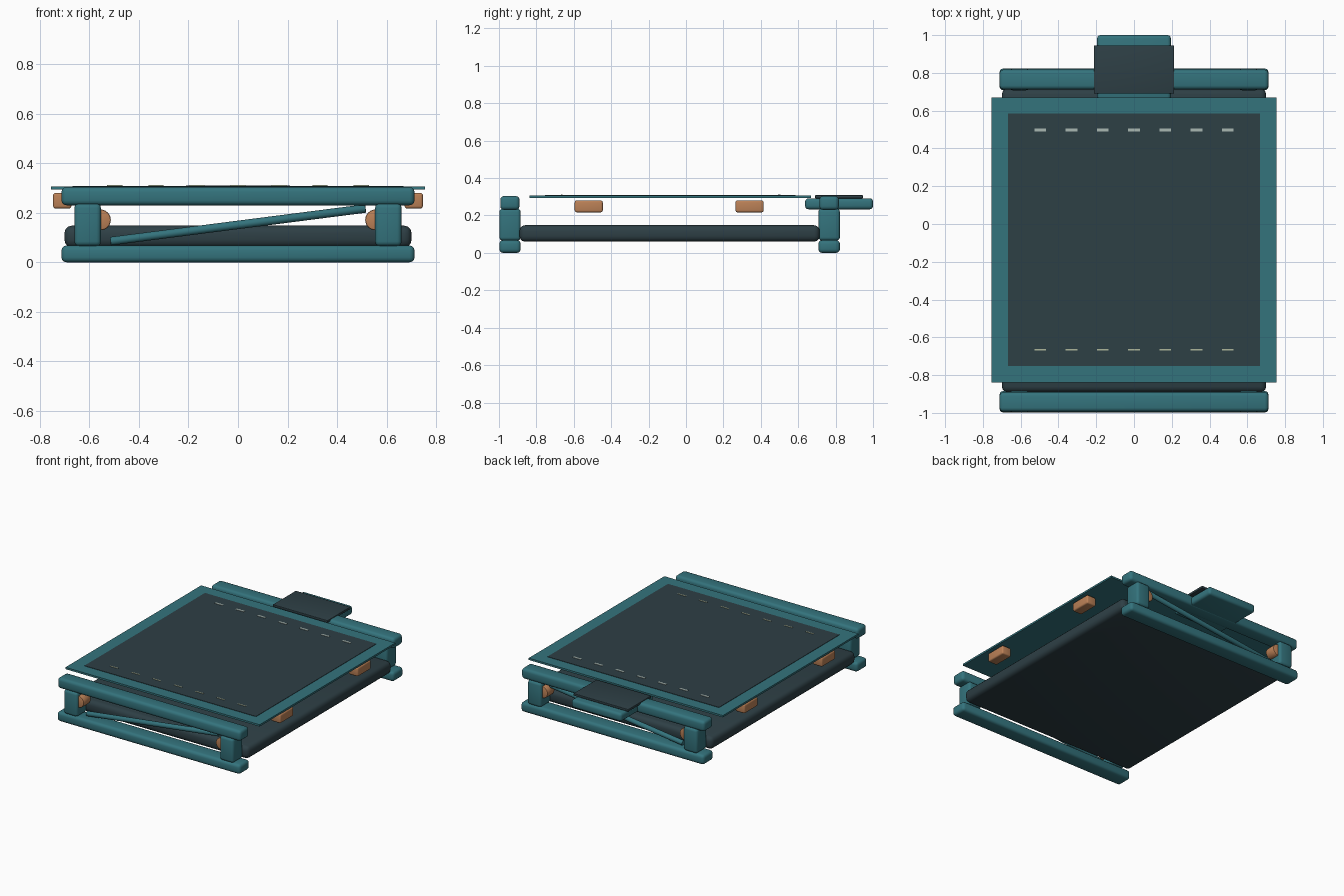
import bpy, math
from mathutils import Vector

if "Cube" in bpy.data.objects:
    bpy.data.objects.remove(bpy.data.objects["Cube"])


def material(name, rgb):
    m = bpy.data.materials.new(name)
    m.diffuse_color = (*rgb, 1)
    m.use_nodes = True
    m.node_tree.nodes["Principled BSDF"].inputs["Base Color"].default_value = m.diffuse_color
    return m


TEAL = material("teal", (0.034, 0.172, 0.204))
DARK = material("dark slate", (0.027, 0.050, 0.060))
ORANGE = material("copper", (0.50, 0.22, 0.095))
PALE = material("pale grey", (0.40, 0.48, 0.45))
CREAM = material("pale olive", (0.42, 0.47, 0.33))


def finish(ob, name, mat, bevel=0.0, segments=3):
    ob.name = name
    ob.data.materials.append(mat)
    if bevel:
        mod = ob.modifiers.new("rounding", 'BEVEL')
        mod.width = bevel
        mod.segments = segments
        mod.limit_method = 'ANGLE'
        mod.angle_limit = math.radians(40)
        bpy.ops.object.modifier_apply(modifier=mod.name)
        bpy.ops.object.shade_smooth_by_angle(angle=math.radians(35))
    return ob


def box(name, x, y, z, mat, bevel=0.0):
    """Box given by its (min, max) range on each axis."""
    bpy.ops.mesh.primitive_cube_add(size=1)
    ob = bpy.context.object
    ranges = (x, y, z)
    ob.location = [(a + b) / 2 for a, b in ranges]
    ob.scale = [b - a for a, b in ranges]
    bpy.ops.object.transform_apply(location=True, rotation=False, scale=True)
    return finish(ob, name, mat, bevel)


def rod(name, start, end, radius, mat, bevel=0.0):
    a, b = Vector(start), Vector(end)
    bpy.ops.mesh.primitive_cylinder_add(vertices=24, radius=radius, depth=(b - a).length,
                                        location=(a + b) / 2)
    ob = bpy.context.object
    ob.rotation_euler = (b - a).to_track_quat('Z', 'Y').to_euler()
    return finish(ob, name, mat, bevel, 2)


# Lower slab
box("base_slab", (-0.70, 0.70), (-0.89, 0.715), (0.06, 0.148), DARK, 0.03)

# Front and back frames: rails, legs, pivot discs and diagonal brace
for end, y0, y1 in (("front", -0.998, -0.884), ("back", 0.708, 0.823)):
    mid = (y0 + y1) / 2
    box(end + "_bottom_rail", (-0.712, 0.712), (y0, y1), (0.0, 0.068), TEAL, 0.02)
    box(end + "_top_rail", (-0.712, 0.712), (y0 + 0.005, y1 - 0.006), (0.23, 0.304), TEAL, 0.02)
    for side, s in (("left", -1), ("right", 1)):
        box(f"{end}_{side}_leg", sorted((s * 0.553, s * 0.66)), (y0, y1),
            (0.066, 0.237), TEAL, 0.018)
        rod(f"{end}_{side}_pivot", (s * 0.555, mid - 0.04, 0.171),
            (s * 0.555, mid + 0.04, 0.171), 0.042, ORANGE, 0.006)
    rod(end + "_brace", (-0.515, mid, 0.085), (0.515, mid, 0.217), 0.017, TEAL, 0.004)

# Upper sheet with dark inset panel
box("top_sheet", (-0.755, 0.755), (-0.838, 0.669), (0.293, 0.306), TEAL)
box("top_panel", (-0.667, 0.667), (-0.753, 0.586), (0.303, 0.3085), DARK)

# Two rows of dashes on the panel
for row, y, half, mat in (("back", 0.498, 0.007, PALE), ("front", -0.665, 0.004, CREAM)):
    for i in range(7):
        x = (i - 3) * 0.1655
        box(f"{row}_dash", (x - 0.031, x + 0.031), (y - half, y + half), (0.305, 0.311), mat)

# Side blocks below the sheet
for side, s in (("left", -1), ("right", 1)):
    for y in (-0.52, 0.34):
        box(side + "_block", sorted((s * 0.672, s * 0.746)), (y - 0.075, y + 0.075),
            (0.217, 0.28), ORANGE, 0.01)

# Back tab with dark cover plate
box("back_tab", (-0.195, 0.195), (0.637, 1.0), (0.233, 0.292), TEAL, 0.018)
box("tab_plate", (-0.213, 0.213), (0.69, 0.946), (0.292, 0.309), DARK, 0.004)
